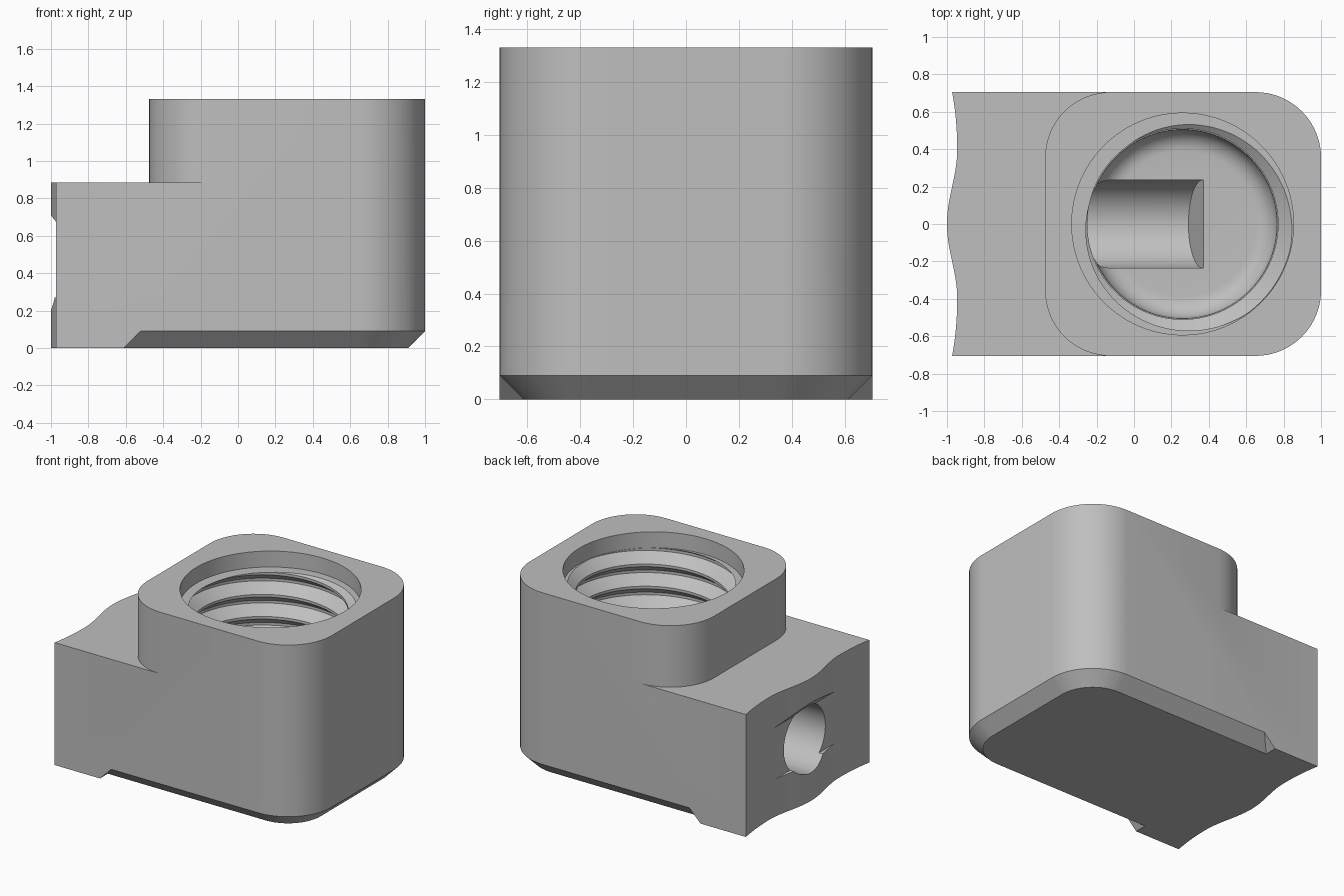
import bpy, bmesh, math

cube = bpy.data.objects.get("Cube")
if cube:
    bpy.data.objects.remove(cube, do_unlink=True)

HALF, RAD, TOP, STEP = 0.705, 0.35, 1.33, 0.885
CX = 0.26                                   # axis of the threaded socket
R_MIN, R_MAX, PITCH = 0.51, 0.59, 0.16

grey = bpy.data.materials.new("light_grey")
grey.use_nodes = True
grey.diffuse_color = (0.52, 0.52, 0.52, 1)
grey.node_tree.nodes["Principled BSDF"].inputs["Base Color"].default_value = (0.52, 0.52, 0.52, 1)


def finish(name, bm):
    bmesh.ops.recalc_face_normals(bm, faces=bm.faces)
    me = bpy.data.meshes.new(name)
    bm.to_mesh(me)
    bm.free()
    me.materials.append(grey)
    ob = bpy.data.objects.new(name, me)
    bpy.context.collection.objects.link(ob)
    return ob


def loft(name, *loops):
    """Skin equal-length rings of points and cap both ends."""
    bm = bmesh.new()
    rings = [[bm.verts.new(p) for p in loop] for loop in loops]
    n = len(rings[0])
    for a, b in zip(rings, rings[1:]):
        for i in range(n):
            j = (i + 1) % n
            bm.faces.new((a[i], a[j], b[j], b[i]))
    bm.faces.new(rings[0])
    bm.faces.new(rings[-1])
    return finish(name, bm)


def prism(name, outline, z0, z1):
    return loft(name, *[[(x, y, z) for x, y in outline] for z in (z0, z1)])


def extrude_y(name, outline, half):
    return loft(name, *[[(x, y, z) for x, z in outline] for y in (-half, half)])


def arc(cx, cy, r, a0, a1, n=20):
    angles = [math.radians(a0 + (a1 - a0) * i / n) for i in range(n + 1)]
    return [(cx + r * math.cos(a), cy + r * math.sin(a)) for a in angles]


def right_end(off):
    """Two rounded corners at the +x end, moved outward by off."""
    c, w = 1 - RAD, HALF - RAD
    return arc(c, -w, RAD + off, -90, 0) + arc(c, w, RAD + off, 0, 90)


def lathe(name, profile, n=96):
    rings = [[(CX + x, y, z) for x, y in arc(0, 0, r, 0, 360, n)[:-1]] for r, z in profile]
    return loft(name, *rings)


def cut(target, cutter):
    mod = target.modifiers.new("cut", "BOOLEAN")
    mod.operation, mod.solver, mod.object = "DIFFERENCE", "EXACT", cutter
    bpy.context.view_layer.objects.active = target
    bpy.ops.object.modifier_apply(modifier=mod.name)
    bpy.data.objects.remove(cutter, do_unlink=True)


def wave(y):
    y = abs(y)
    if y < 0.4:
        return -0.9725 - 0.0275 * math.cos(math.pi * y / 0.4)
    return -0.945 - 0.027 * ((y - 0.4) / (HALF - 0.4)) ** 2


# Body with a wavy end and a rounded end
ys = [HALF - 2 * HALF * i / 48 for i in range(49)]
body = prism("fitting_body", right_end(0) + [(wave(y), y) for y in ys], 0, TOP)

# Step beside the rounded collar
cl, w = -0.475 + RAD, HALF - RAD
collar = arc(cl, w, RAD, 90, 180) + arc(cl, -w, RAD, 180, 270)
collar[0], collar[-1] = (cl, HALF + 0.003), (cl, -HALF - 0.003)
step = [(-1.2, 0.9), (cl, 0.9)] + collar + [(cl, -0.9), (-1.2, -0.9)]
cut(body, prism("step_cutter", step, STEP, 1.5))

# Chamfer round the bottom, stopping short of the wavy end
chamfer = extrude_y("chamfer_cutter", [(-0.71, -0.1), (1.2, -0.1), (1.2, 0.1), (-0.51, 0.1)], 0.9)
rings = []
for z in (-0.2, 0.2):
    off = z - 0.09
    flat = [(-1.5, HALF + off), (-1.5, -HALF - off)]
    rings.append([(x, y, z) for x, y in right_end(off) + flat])
cut(chamfer, loft("chamfer_core", *rings))
cut(body, chamfer)

# Relief slot on the wavy end
cut(body, extrude_y("slot_cutter", [(-1.1, 0.27), (-0.948, 0.27), (-0.948, 0.645), (-1.1, 0.83)], 0.5))

# Socket with a rounded floor
fillet = arc(0.39, 0.565, 0.115, -90, 0, 8)
cut(body, lathe("socket_cutter", [(0.02, 0.45)] + fillet + [(0.505, 1.5)]))


# Helical thread in the socket wall
def thread_radius(t):
    t = (t / PITCH) % 1
    ramp = [(0, R_MIN), (0.12, R_MIN), (0.5, R_MAX), (0.62, R_MAX), (1, R_MIN)]
    for (a, ra), (b, rb) in zip(ramp, ramp[1:]):
        if t <= b:
            return ra + (rb - ra) * (t - a) / (b - a)


def thread_cutter(z0, z1, n=96):
    phases = (0, 0.12, 0.5, 0.62)
    bm = bmesh.new()
    columns = []
    for j in range(n + 1):
        turn = j / n
        ang = math.pi + 2 * math.pi * turn
        zs = [z0 + PITCH * (k + p + turn) for k in range(-2, 9) for p in phases]
        zs = [min(max(z, z0), z1) for z in zs]
        column = []
        for z in zs:
            r = thread_radius(z - z0 - PITCH * turn + 1e-7)
            column.append(bm.verts.new((CX + r * math.cos(ang), r * math.sin(ang), z)))
        columns.append(column)
    for a, b in zip(columns, columns[1:]):
        for i in range(len(a) - 1):
            bm.faces.new((a[i], b[i], b[i + 1], a[i + 1]))
    bmesh.ops.remove_doubles(bm, verts=bm.verts, dist=1e-5)
    bmesh.ops.dissolve_degenerate(bm, edges=bm.edges, dist=1e-5)
    bmesh.ops.holes_fill(bm, edges=[e for e in bm.edges if e.is_boundary], sides=0)
    return finish("thread_cutter", bm)


cut(body, thread_cutter(0.58, 1.22))
cut(body, lathe("mouth_cutter", [(0.593, 1.215), (0.593, 1.5)]))

# Side bore with a sloping inner end
circle = arc(0, 0.44, 0.237, 0, 360, 64)[:-1]
cut(body, loft("bore_cutter", [(-1.2, y, z) for y, z in circle],
               [(0.29 + 0.33 * (z - 0.2), y, z) for y, z in circle]))

bpy.ops.object.select_all(action="DESELECT")
body.select_set(True)
bpy.context.view_layer.objects.active = body
bpy.ops.object.shade_smooth_by_angle(angle=math.radians(25))
